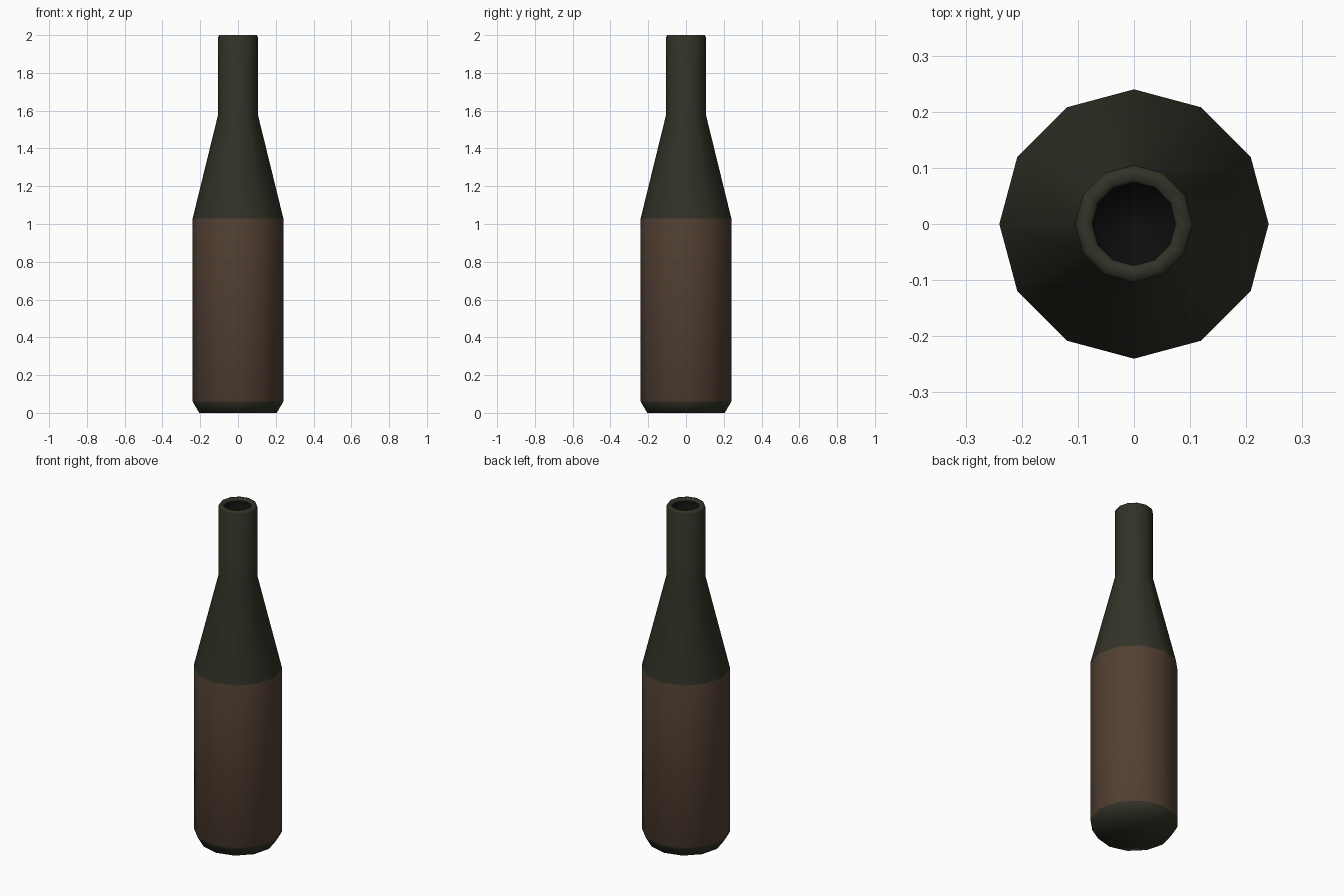
import bpy, bmesh, math

if "Cube" in bpy.data.objects:
    bpy.data.objects.remove(bpy.data.objects["Cube"])

SIDES = 12


def material(name, rgb):
    m = bpy.data.materials.new(name)
    m.diffuse_color = (*rgb, 1.0)
    m.use_nodes = True
    m.node_tree.nodes["Principled BSDF"].inputs["Base Color"].default_value = m.diffuse_color
    return m


glass = material("dark olive glass", (0.032, 0.032, 0.021))
label = material("brown label", (0.084, 0.051, 0.032))
black = material("black opening", (0.004, 0.004, 0.004))

# Bottle profile: (radius, height, material of the band above this point)
profile = [
    (0.205, 0.00, 0),   # base edge
    (0.240, 0.06, 1),   # label start
    (0.240, 1.03, 0),   # shoulder
    (0.105, 1.58, 0),   # neck
    (0.105, 1.99, 0),   # lip
    (0.100, 2.00, 0),
    (0.078, 2.00, 0),
    (0.074, 1.99, 2),   # mouth
    (0.072, 1.95, 2),
]

bm = bmesh.new()
rings = []
for r, z, _ in profile:
    rings.append([bm.verts.new((r * math.cos(math.tau * i / SIDES),
                                r * math.sin(math.tau * i / SIDES), z))
                  for i in range(SIDES)])

# Bands between the rings
for k in range(len(rings) - 1):
    for i in range(SIDES):
        j = (i + 1) % SIDES
        f = bm.faces.new((rings[k][i], rings[k][j], rings[k + 1][j], rings[k + 1][i]))
        f.material_index = profile[k][2]

# Base and dark floor of the mouth
bm.faces.new(rings[0][::-1]).material_index = 0
bm.faces.new(rings[-1]).material_index = 2

for f in bm.faces:
    f.smooth = True

mesh = bpy.data.meshes.new("bottle")
bm.to_mesh(mesh)
bm.free()
for m in (glass, label, black):
    mesh.materials.append(m)
bottle = bpy.data.objects.new("bottle", mesh)
bpy.context.collection.objects.link(bottle)
